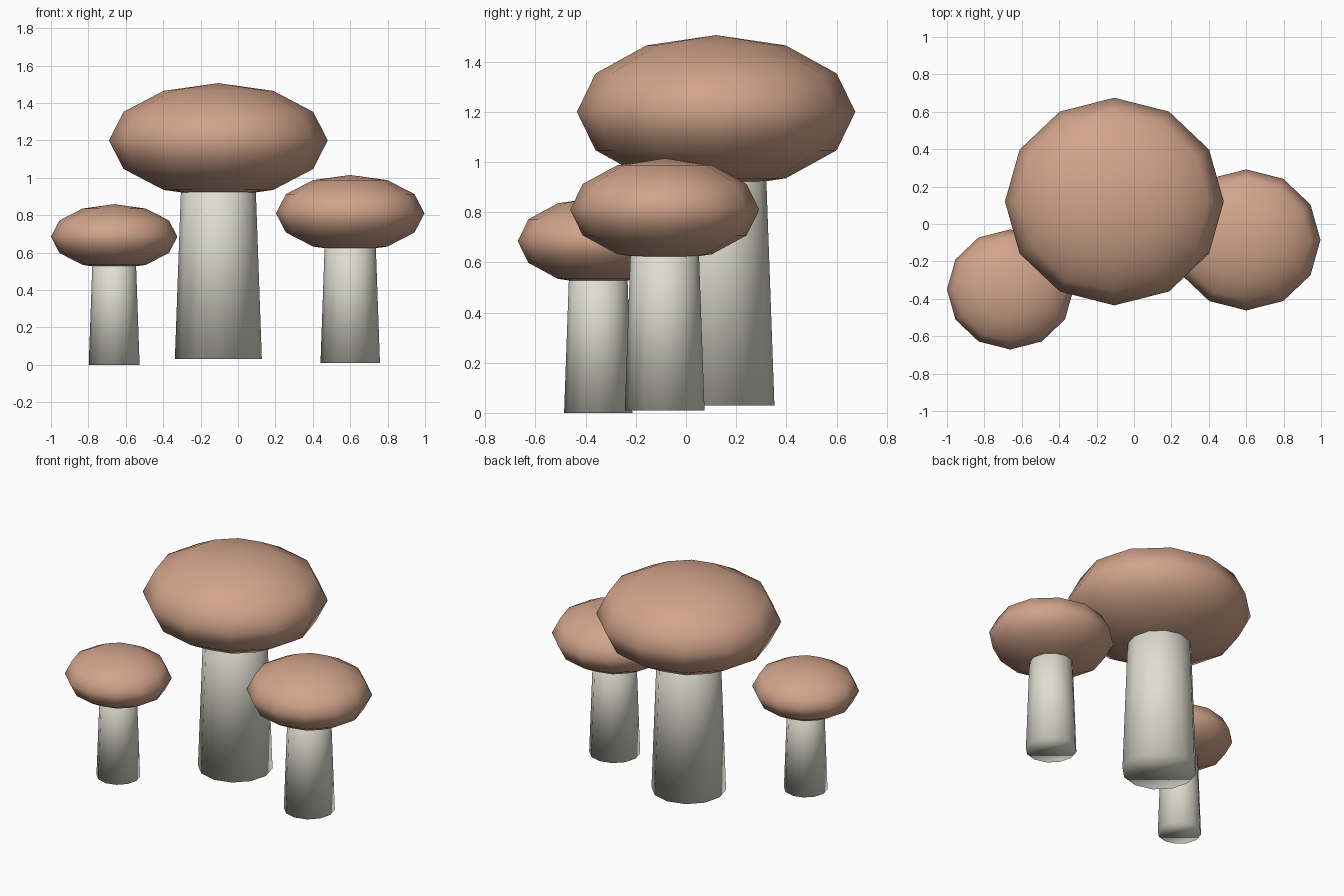
import bpy

cube = bpy.data.objects.get("Cube")
if cube:
    bpy.data.objects.remove(cube, do_unlink=True)


def make_material(name, rgb):
    mat = bpy.data.materials.new(name)
    mat.use_nodes = True
    color = (*rgb, 1.0)
    mat.diffuse_color = color
    mat.node_tree.nodes["Principled BSDF"].inputs["Base Color"].default_value = color
    return mat


cap_brown = make_material("cap_brown", (0.64, 0.37, 0.255))
stem_cream = make_material("stem_cream", (0.74, 0.73, 0.64))
SIDES = 12


def finish(name, mat):
    obj = bpy.context.object
    obj.name = name
    obj.data.materials.append(mat)
    bpy.ops.object.shade_smooth()
    return obj


def mushroom(name, x, y, base, stem_radius, cap_z, cap_size):
    # Tapered stem, running up into the middle of the cap
    bpy.ops.mesh.primitive_cone_add(
        vertices=SIDES, radius1=stem_radius, radius2=stem_radius * 0.82,
        depth=cap_z - base, location=(x, y, (base + cap_z) / 2))
    finish(name + "_stem", stem_cream)

    # Flattened low-poly cap
    bpy.ops.mesh.primitive_uv_sphere_add(
        segments=SIDES, ring_count=6, radius=1, location=(x, y, cap_z))
    cap = finish(name + "_cap", cap_brown)
    cap.scale = cap_size


mushroom("large_mushroom", -0.105, 0.12, 0.03, 0.2325, 1.2, (0.585, 0.555, 0.306))
mushroom("medium_mushroom", 0.6, -0.085, 0.01, 0.159, 0.81, (0.397, 0.377, 0.205))
mushroom("small_mushroom", -0.662, -0.35, 0.0, 0.136, 0.685, (0.338, 0.321, 0.174))
